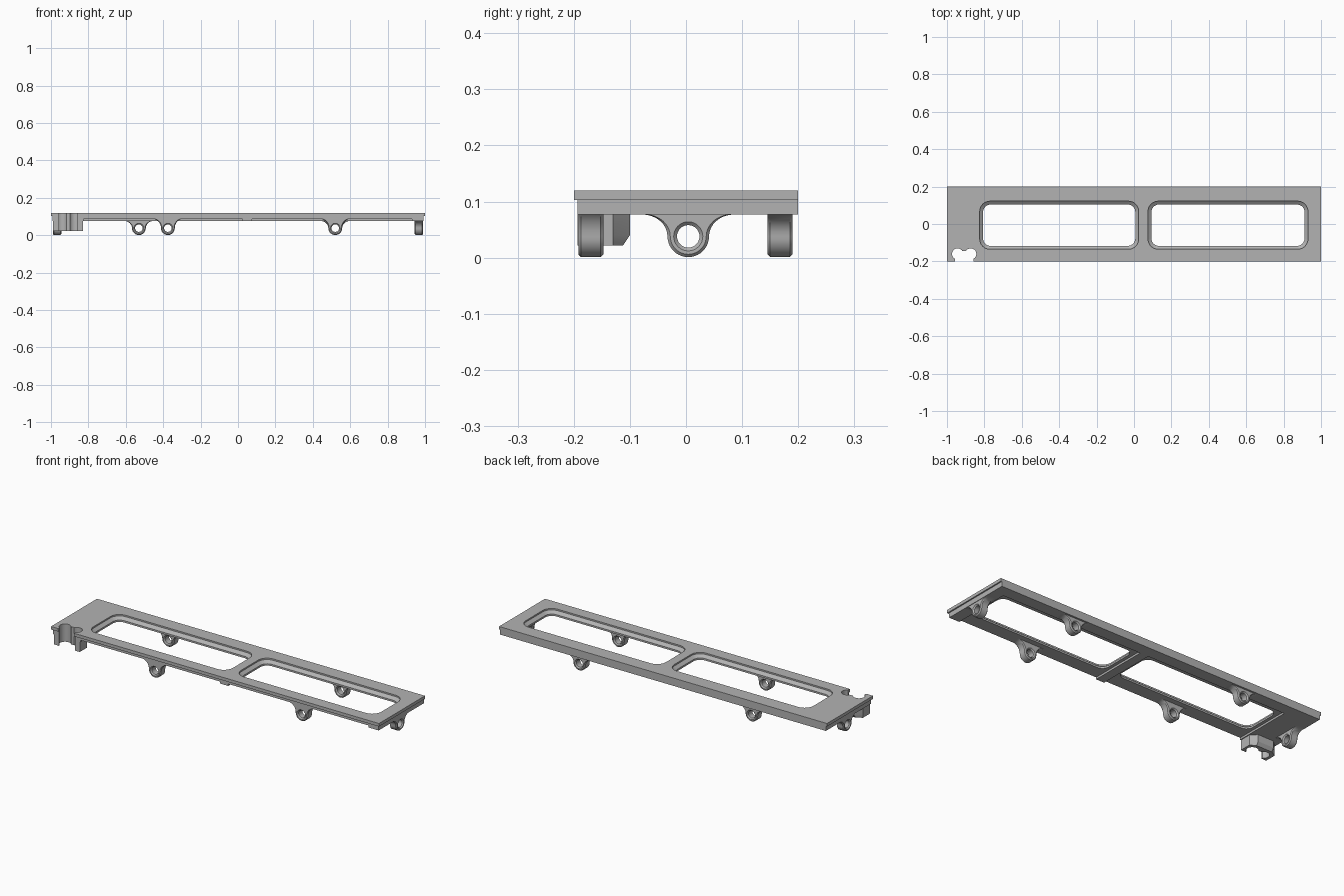
import bpy, bmesh
from math import sin, cos, pi, radians

cube = bpy.data.objects.get("Cube")
if cube:
    bpy.data.objects.remove(cube, do_unlink=True)

grey = bpy.data.materials.new("satin_grey")
grey.use_nodes = True
GREY = (0.45, 0.45, 0.45, 1)
grey.diffuse_color = GREY
grey.node_tree.nodes["Principled BSDF"].inputs["Base Color"].default_value = GREY


def loft(name, rings):
    """Closed solid through equal-length rings of 3D points."""
    bm = bmesh.new()
    rows = [[bm.verts.new(p) for p in ring] for ring in rings]
    n = len(rows[0])
    for a, b in zip(rows, rows[1:]):
        for i in range(n):
            j = (i + 1) % n
            bm.faces.new((a[i], a[j], b[j], b[i]))
    bm.faces.new(rows[0])
    bm.faces.new(rows[-1])
    bmesh.ops.recalc_face_normals(bm, faces=bm.faces)
    mesh = bpy.data.meshes.new(name)
    bm.to_mesh(mesh)
    bm.free()
    mesh.materials.append(grey)
    obj = bpy.data.objects.new(name, mesh)
    bpy.context.collection.objects.link(obj)
    return obj


def at_z(outline, z):
    return [(x, y, z) for x, y in outline]


def rounded(x0, x1, y0, y1, r, steps=8):
    pts = []
    corners = [(x1 - r, y1 - r), (x0 + r, y1 - r), (x0 + r, y0 + r), (x1 - r, y0 + r)]
    for q, (cx, cy) in enumerate(corners):
        for i in range(steps + 1):
            t = (q + i / steps) * pi / 2
            pts.append((cx + r * cos(t), cy + r * sin(t)))
    return pts


def box(name, x0, x1, y0, y1, z0, z1):
    outline = [(x0, y0), (x1, y0), (x1, y1), (x0, y1)]
    return loft(name, [at_z(outline, z0), at_z(outline, z1)])


def cut(obj, cutters):
    for c in cutters:
        m = obj.modifiers.new("cut", "BOOLEAN")
        m.operation, m.solver, m.object = "DIFFERENCE", "EXACT", c
    graph = bpy.context.evaluated_depsgraph_get()
    mesh = bpy.data.meshes.new_from_object(obj.evaluated_get(graph))
    obj.modifiers.clear()
    obj.data = mesh


def finish(obj):
    obj.data.shade_smooth()
    obj.data.set_sharp_from_angle(angle=radians(30))


# Window cutters with a sloped upper rim, and shallow recesses below them
cutters, recesses = [], []
for x0, x1 in ((-0.825, 0.025), (0.075, 0.93)):
    wide = rounded(x0, x1, -0.135, 0.122, 0.055)
    slim = rounded(x0 + 0.018, x1 - 0.018, -0.117, 0.104, 0.04)
    cutters.append(loft("window_cutter", [at_z(slim, 0.05), at_z(slim, 0.098),
                                          at_z(wide, 0.112), at_z(wide, 0.15)]))
    recesses.append(box("recess_cutter", x0, x1, -0.25, 0.135, 0.05, 0.088))

# Two-lobed notch open to the front edge
lobe = [(0.035 + 0.03 * cos(t), -0.16 + 0.03 * sin(t))
        for t in [radians(-60 + 20 * i) for i in range(11)]]
notch = [(0.045, -0.25)] + lobe + [(0.01, -0.144)]
notch += [(-x, y) for x, y in reversed(notch)]
notch = [(x - 0.908, y) for x, y in notch]
cutters.append(loft("notch_cutter", [at_z(notch, -0.05), at_z(notch, 0.16)]))

# Top plate and the stepped frame under it
top_plate = box("top_plate", -1, 1, -0.2, 0.2, 0.103, 0.12)
under_frame = box("under_frame", -0.993, 0.993, -0.193, 0.2, 0.077, 0.103)
cut(top_plate, cutters)
cut(under_frame, cutters + recesses)

# Corner block around the notch
block = [(-0.988, -0.193), (-0.83, -0.193), (-0.83, -0.13), (-0.86, -0.1),
         (-0.955, -0.1), (-0.988, -0.13)]
foot = [(x, min(y, -0.112)) for x, y in block]
corner_block = loft("corner_block", [at_z(foot, 0.022), at_z(block, 0.04), at_z(block, 0.104)])
cut(corner_block, cutters[-1:])
parts = [top_plate, under_frame, corner_block]


# Drilled lugs with flared roots
def lug_profile(r, top, centre=0.038):
    side = []
    for i in range(9):
        t = pi / 2 * (1 - i / 8)
        side.append((-r - 0.045 + 0.045 * cos(t), centre + (top - centre) * sin(t)))
    arc = [(-r * cos(pi * i / 20), centre - r * sin(pi * i / 20)) for i in range(1, 20)]
    root = (-r - 0.045, top + 0.006)
    mirrored = [(-u, z) for u, z in reversed([root] + side)]
    return [root] + side + arc + mirrored


def lug(name, side, along, across, top=0.077):
    """The lug sits at 'across' facing outward along x or y, centred at 'along'."""
    def place(profile, d):
        d = d * (1 if across > 0 else -1)
        if side == "x":
            return [(d, along + u, z) for u, z in profile]
        return [(along + u, d, z) for u, z in profile]

    def circle(r):
        return [(r * cos(t), 0.038 + r * sin(t)) for t in [2 * pi * i / 32 for i in range(32)]]

    outer, inner = abs(across), abs(across) - 0.045
    full, slim = lug_profile(0.037, top), lug_profile(0.032, top)
    body = loft(name, [place(slim, inner), place(full, inner + 0.005),
                       place(full, outer - 0.005), place(slim, outer)])
    bore = loft("bore_cutter", [place(circle(r), d) for r, d in (
        (0.029, inner - 0.003), (0.02, inner + 0.006),
        (0.02, outer - 0.006), (0.029, outer + 0.003))])
    cut(body, [bore])
    bpy.data.objects.remove(bore, do_unlink=True)
    parts.append(body)


lug("right_end_lug", "x", 0.004, -0.99)
lug("left_end_lug", "x", 0.004, 0.99)
lug("back_lug_right", "y", -0.53, 0.19)
lug("back_lug_left", "y", 0.52, 0.19)
lug("front_lug_right", "y", -0.375, -0.192, 0.088)
lug("front_lug_left", "y", 0.52, -0.192, 0.088)

for c in cutters + recesses:
    bpy.data.objects.remove(c, do_unlink=True)
for p in parts:
    finish(p)
